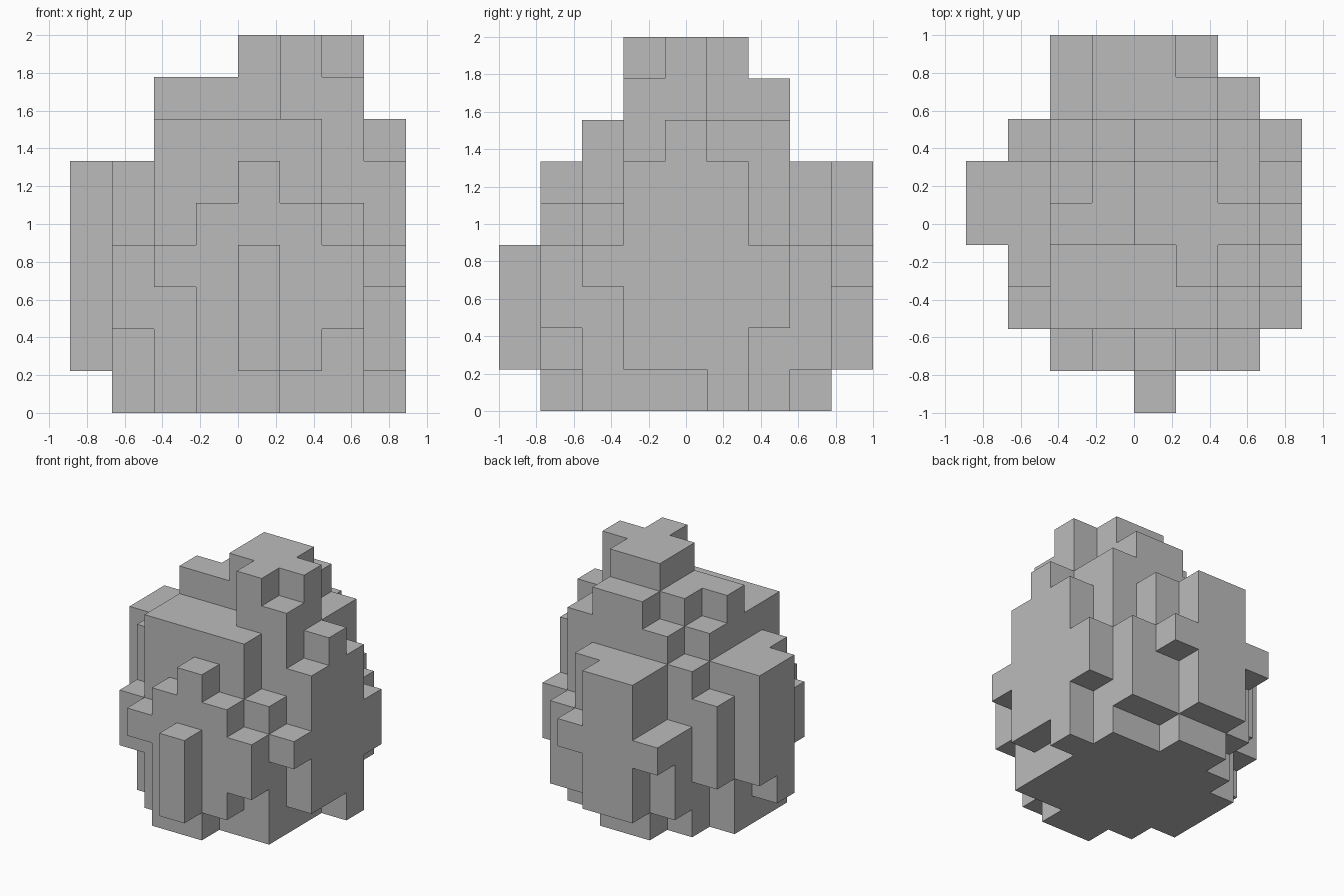
import bpy
import bmesh
import math

if "Cube" in bpy.data.objects:
    bpy.data.objects.remove(bpy.data.objects["Cube"], do_unlink=True)

CELL = 2 / 9                      # edge of one block
filled = set()


def layer(level, first_row, spans):
    """Fill one slab: each span is (first, last) column, rows run front to back."""
    for row, (a, b) in enumerate(spans, first_row):
        filled.update((col, row, level) for col in range(a, b + 1))


# Foot of the boulder
layer(0, 1, [(3, 4), (2, 6), (1, 6), (1, 6), (1, 7), (2, 6), (3, 4)])
# Wide belly with knobs all round
layer(1, 0, [(4, 4), (3, 5), (2, 6), (1, 7), (0, 7), (1, 7), (2, 6), (2, 6), (3, 4)])
layer(2, 0, [(4, 4), (3, 6), (1, 6), (1, 7), (0, 7), (0, 7), (1, 7), (2, 6), (3, 4)])
layer(3, 0, [(4, 4), (2, 6), (1, 7), (1, 7), (0, 7), (0, 7), (1, 7), (2, 6), (2, 5)])
# Shoulders
layer(4, 1, [(3, 5), (2, 6), (1, 7), (0, 7), (0, 7), (1, 6), (3, 5), (3, 4)])
layer(5, 1, [(4, 4), (2, 5), (1, 7), (0, 7), (0, 7), (2, 6), (3, 5), (3, 4)])
# Crown
layer(6, 2, [(2, 5), (2, 6), (2, 7), (2, 6), (3, 6)])
layer(7, 3, [(5, 6), (2, 6), (3, 5), (4, 5)])
layer(8, 3, [(5, 5), (4, 6), (4, 5)])

# Skin: a square wherever a filled block meets an empty one
bm = bmesh.new()
corners = {}


def corner(p):
    if p not in corners:
        corners[p] = bm.verts.new(((p[0] - 4) * CELL, (p[1] - 4.5) * CELL, p[2] * CELL))
    return corners[p]


for cell in sorted(filled):
    for axis in range(3):
        u, v = (axis + 1) % 3, (axis + 2) % 3
        for side in (0, 1):
            beyond = list(cell)
            beyond[axis] += 2 * side - 1
            if tuple(beyond) in filled:
                continue
            quad = []
            for du, dv in ((0, 0), (1, 0), (1, 1), (0, 1)):
                p = list(cell)
                p[axis] += side
                p[u] += du
                p[v] += dv
                quad.append(corner(tuple(p)))
            bm.faces.new(quad if side else quad[::-1])

# Merge flat areas into single clean faces
bmesh.ops.dissolve_limit(bm, angle_limit=math.radians(1), verts=bm.verts[:], edges=bm.edges[:])

mesh = bpy.data.meshes.new("block_boulder")
bm.to_mesh(mesh)
bm.free()

# Single plain grey
grey = bpy.data.materials.new("stone_grey")
grey.use_nodes = True
colour = (0.5, 0.5, 0.5, 1)
grey.diffuse_color = colour
shader = next(n for n in grey.node_tree.nodes if n.type == "BSDF_PRINCIPLED")
shader.inputs["Base Color"].default_value = colour
mesh.materials.append(grey)

boulder = bpy.data.objects.new("block_boulder", mesh)
bpy.context.collection.objects.link(boulder)
